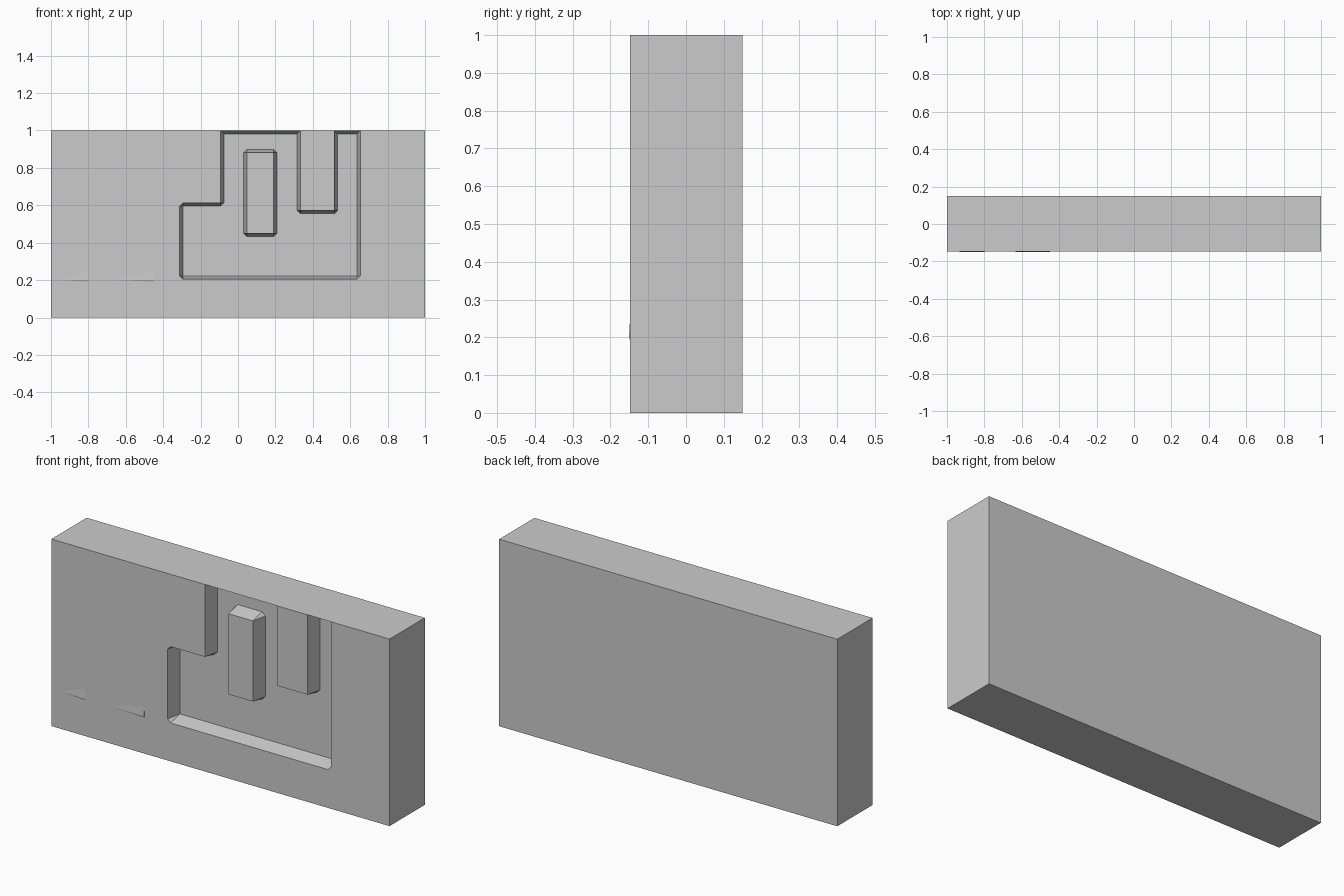
import bpy
import bmesh

if "Cube" in bpy.data.objects:
    bpy.data.objects.remove(bpy.data.objects["Cube"], do_unlink=True)

# Single light grey material
GREY = (0.6, 0.6, 0.6, 1)
grey = bpy.data.materials.new("light_grey")
grey.use_nodes = True
grey.diffuse_color = GREY
grey.node_tree.nodes["Principled BSDF"].inputs["Base Color"].default_value = GREY

FRONT, BACK = -0.148, 0.15
FLOOR = FRONT + 0.08      # bottom of the recess
DRAFT = 0.018             # sideways run of the sloped walls


def wall_pairs(corners):
    """Pair rim points with floor points; corners are cut where a wall turns."""
    pairs = []
    for i, (x, z, sx, sz, kind) in enumerate(corners):
        side, drop = (x + sx * DRAFT, z), (x, z + sz * DRAFT)
        deep = (side[0], drop[1])
        vertical = i % 2 == 1
        if kind == "edge":
            pairs.append(((x, z), deep))
        elif kind == "pocket":
            cut = (drop, side) if vertical else (side, drop)
            pairs += [(p, deep) for p in cut]
        else:
            cut = (side, drop) if vertical else (drop, side)
            pairs += [((x, z), p) for p in cut]
    return pairs


def finish(bm, name):
    bmesh.ops.recalc_face_normals(bm, faces=bm.faces)
    mesh = bpy.data.meshes.new(name)
    bm.to_mesh(mesh)
    bm.free()
    mesh.materials.append(grey)
    obj = bpy.data.objects.new(name, mesh)
    bpy.context.collection.objects.link(obj)
    return obj


def face_maker(bm):
    """Return a function that adds faces from points, sharing vertices."""
    cache = {}

    def add(points):
        verts = []
        for p in points:
            key = tuple(round(c, 4) for c in p)
            if key not in cache:
                cache[key] = bm.verts.new(key)
            if cache[key] not in verts:
                verts.append(cache[key])
        if len(verts) > 2:
            bm.faces.new(verts)
    return add


def at(points, y):
    return [(x, y, z) for x, z in points]


def add_walls(add, pairs):
    for (r0, f0), (r1, f1) in zip(pairs, pairs[1:] + pairs[:1]):
        add(at([r0, r1], FRONT) + at([f1, f0], FLOOR))


# Slab with a stepped recess that reaches its top edge
left, step, right = -0.313, -0.093, 0.654
tab_a, tab_b = 0.333, 0.515
base, shelf, tab_z = 0.205, 0.613, 0.573
recess = wall_pairs([
    (right, 1, -1, -1, "edge"),
    (right, base, -1, 1, "pocket"),
    (left, base, 1, 1, "pocket"),
    (left, shelf, 1, -1, "pocket"),
    (step, shelf, 1, -1, "nose"),
    (step, 1, 1, -1, "edge"),
    (tab_a, 1, -1, -1, "edge"),
    (tab_a, tab_z, -1, -1, "nose"),
    (tab_b, tab_z, 1, -1, "nose"),
    (tab_b, 1, 1, -1, "edge"),
])
rim = [r for r, f in recess]
split = rim.index((step, 1)) + 1

bm = bmesh.new()
add = face_maker(bm)
add_walls(add, recess)
add(at([f for r, f in recess], FLOOR))
add(at(rim[:split] + [(-1, 1), (-1, 0), (1, 0), (1, 1)], FRONT))
add(at(rim[split:], FRONT))
add(at([(-1, 0), (1, 0), (1, 1), (-1, 1)], BACK))
for x in (-1, 1):
    add(at([(x, 0), (x, 1)], FRONT) + at([(x, 1), (x, 0)], BACK))
add(at([(-1, 0), (1, 0)], FRONT) + at([(1, 0), (-1, 0)], BACK))
top = [(x, 1) for x in (-1, step, tab_a, tab_b, right, 1)]
add(at(top, FRONT) + at([(1, 1), (-1, 1)], BACK))
finish(bm, "recessed_slab")

# Tapered pillar standing on the recess floor
x0, x1, z0, z1 = 0.047, 0.191, 0.45, 0.881
pillar = wall_pairs([
    (x1, z0, 1, -1, "nose"),
    (x1, z1, 1, 1, "nose"),
    (x0, z1, -1, 1, "nose"),
    (x0, z0, -1, -1, "nose"),
])
bm = bmesh.new()
add = face_maker(bm)
add_walls(add, pillar)
add(at([r for r, f in pillar], FRONT))
add(at([f for r, f in pillar], FLOOR))
finish(bm, "recess_pillar")


# Faint raised ledges on the front, fading out upwards and to the left
def ledge(name, xa, xb, z):
    bm = bmesh.new()
    add = face_maker(bm)
    peak, root = (xb, FRONT - 0.003, z), (xb, FRONT, z - 0.008)
    start, above = (xa, FRONT, z), (xb, FRONT, z + 0.05)
    add([start, peak, above])
    add([start, root, peak])
    add([root, above, peak])
    add([start, above, root])
    finish(bm, name)


ledge("outer_ledge", -0.95, -0.8, 0.2)
ledge("inner_ledge", -0.66, -0.45, 0.2)
